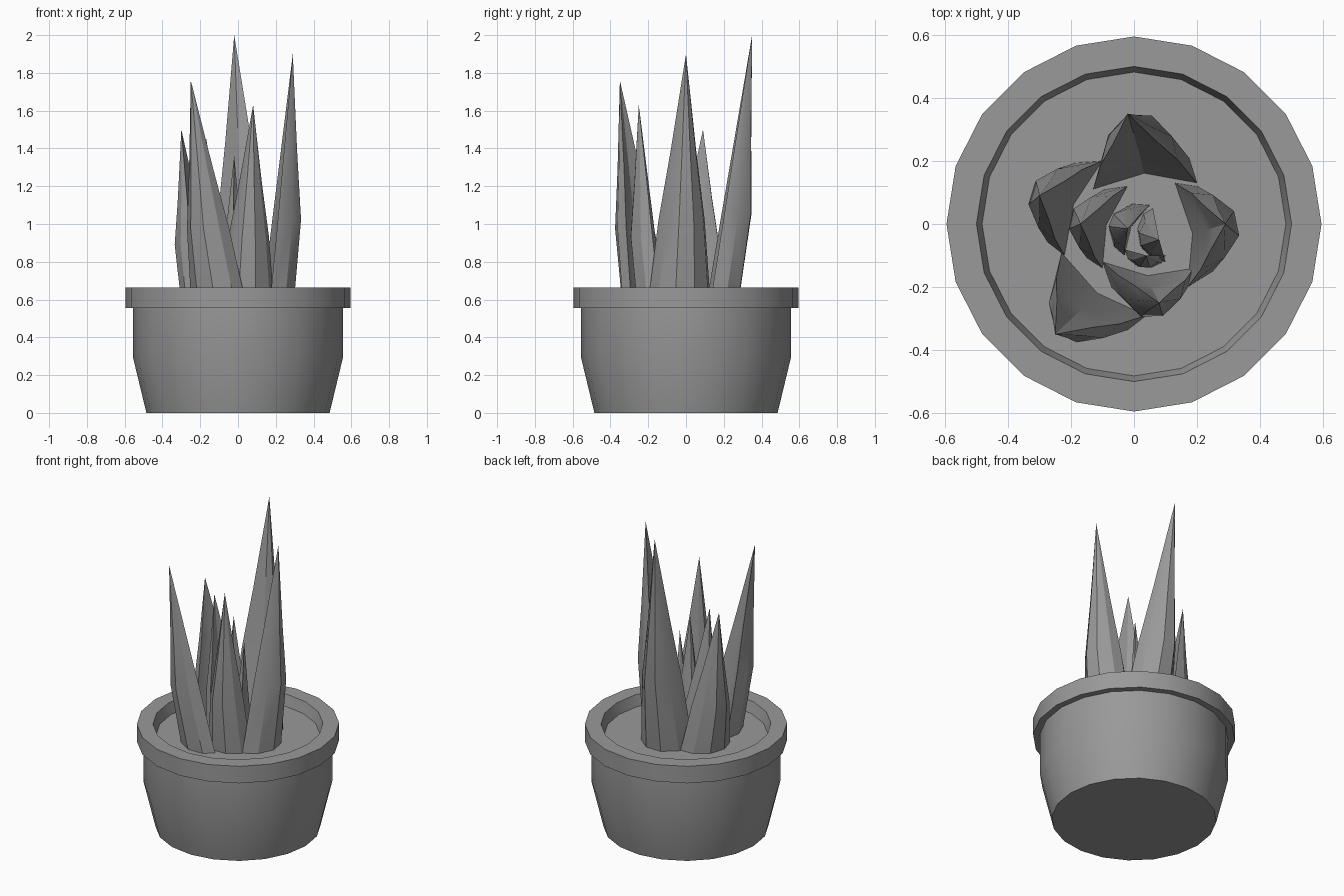
import bpy
import bmesh
import math
from mathutils import Vector

cube = bpy.data.objects.get("Cube")
if cube:
    bpy.data.objects.remove(cube, do_unlink=True)

grey = bpy.data.materials.new("plain grey")
grey.use_nodes = True
COLOUR = (0.32, 0.32, 0.32, 1)
grey.diffuse_color = COLOUR
grey.node_tree.nodes["Principled BSDF"].inputs["Base Color"].default_value = COLOUR


def finish(bm, name):
    """Turn a bmesh into a shaded object."""
    bmesh.ops.recalc_face_normals(bm, faces=bm.faces)
    mesh = bpy.data.meshes.new(name)
    bm.to_mesh(mesh)
    bm.free()
    mesh.materials.append(grey)
    obj = bpy.data.objects.new(name, mesh)
    bpy.context.collection.objects.link(obj)
    bpy.ops.object.select_all(action="DESELECT")
    obj.select_set(True)
    bpy.context.view_layer.objects.active = obj
    bpy.ops.object.shade_smooth_by_angle(angle=math.radians(30))
    return obj


def loft(bm, rings):
    """Bridge a list of closed vertex rings with quads."""
    for low, high in zip(rings, rings[1:]):
        n = len(low)
        for i in range(n):
            j = (i + 1) % n
            bm.faces.new((low[i], low[j], high[j], high[i]))


def make_pot(sides=20):
    profile = [(0.485, 0), (0.555, 0.29), (0.555, 0.555), (0.595, 0.555),
               (0.595, 0.665), (0.5, 0.665), (0.482, 0.595)]
    bm = bmesh.new()
    rings = []
    for r, z in profile:
        angles = [2 * math.pi * i / sides for i in range(sides)]
        rings.append([bm.verts.new((r * math.cos(a), r * math.sin(a), z)) for a in angles])
    loft(bm, rings)
    bm.faces.new(rings[0])   # underside
    bm.faces.new(rings[-1])  # soil
    finish(bm, "plant_pot")


# Crescent section: (position across the leaf, share of the outward bulge)
SECTION = [(-0.5, 0), (-0.38, 0.6), (-0.12, 1), (0.2, 0.95), (0.44, 0.5), (0.5, 0), (0, 0.25)]
# Height share, width share, bulge share
LEVELS = [(0, 1, 0.95), (0.33, 0.74, 0.9), (0.6, 0.42, 0.52)]
BASE_Z = 0.59


def make_leaf(name, corner_a, corner_b, tip, bulge):
    a, b = Vector((*corner_a, BASE_Z)), Vector((*corner_b, BASE_Z))
    tip = Vector(tip)
    middle, across = (a + b) / 2, b - a
    out = across.cross(Vector((0, 0, 1))).normalized()
    if out.dot(tip - middle) < 0:
        out = -out
    bm = bmesh.new()
    rings = []
    for height, width, depth in LEVELS:
        centre = middle.lerp(tip, height)
        rings.append([bm.verts.new(centre + across * u * width + out * v * bulge * depth)
                      for u, v in SECTION])
    loft(bm, rings)
    bm.faces.new(rings[0])
    point = bm.verts.new(tip)
    top = rings[-1]
    for i in range(len(top)):
        bm.faces.new((top[i], top[(i + 1) % len(top)], point))
    finish(bm, name)


make_pot()

# Outer leaves
make_leaf("back_leaf", (-0.13, 0.11), (0.2, 0.13), (-0.02, 0.35, 2.0), 0.17)
make_leaf("left_leaf", (0.17, -0.2), (0.13, 0.13), (0.29, 0, 1.9), 0.15)
make_leaf("front_right_leaf", (-0.23, -0.09), (0.04, -0.29), (-0.25, -0.35, 1.76), 0.15)
make_leaf("right_leaf", (-0.1, 0.2), (-0.22, -0.1), (-0.3, 0.09, 1.5), 0.14)
make_leaf("front_leaf", (-0.1, -0.12), (0.19, -0.14), (0.08, -0.25, 1.63), 0.14)
make_leaf("inner_right_leaf", (-0.02, 0.12), (-0.1, -0.14), (-0.17, 0, 1.46), 0.12)

# Small leaves of the heart
make_leaf("heart_leaf_right", (0.05, 0.06), (-0.03, -0.1), (-0.02, -0.015, 1.36), 0.09)
make_leaf("heart_leaf_left", (0.1, -0.12), (0.06, 0.05), (0.08, -0.05, 1.23), 0.07)
make_leaf("heart_leaf_front", (-0.03, -0.08), (0.1, -0.1), (0.04, -0.1, 1.1), 0.05)
